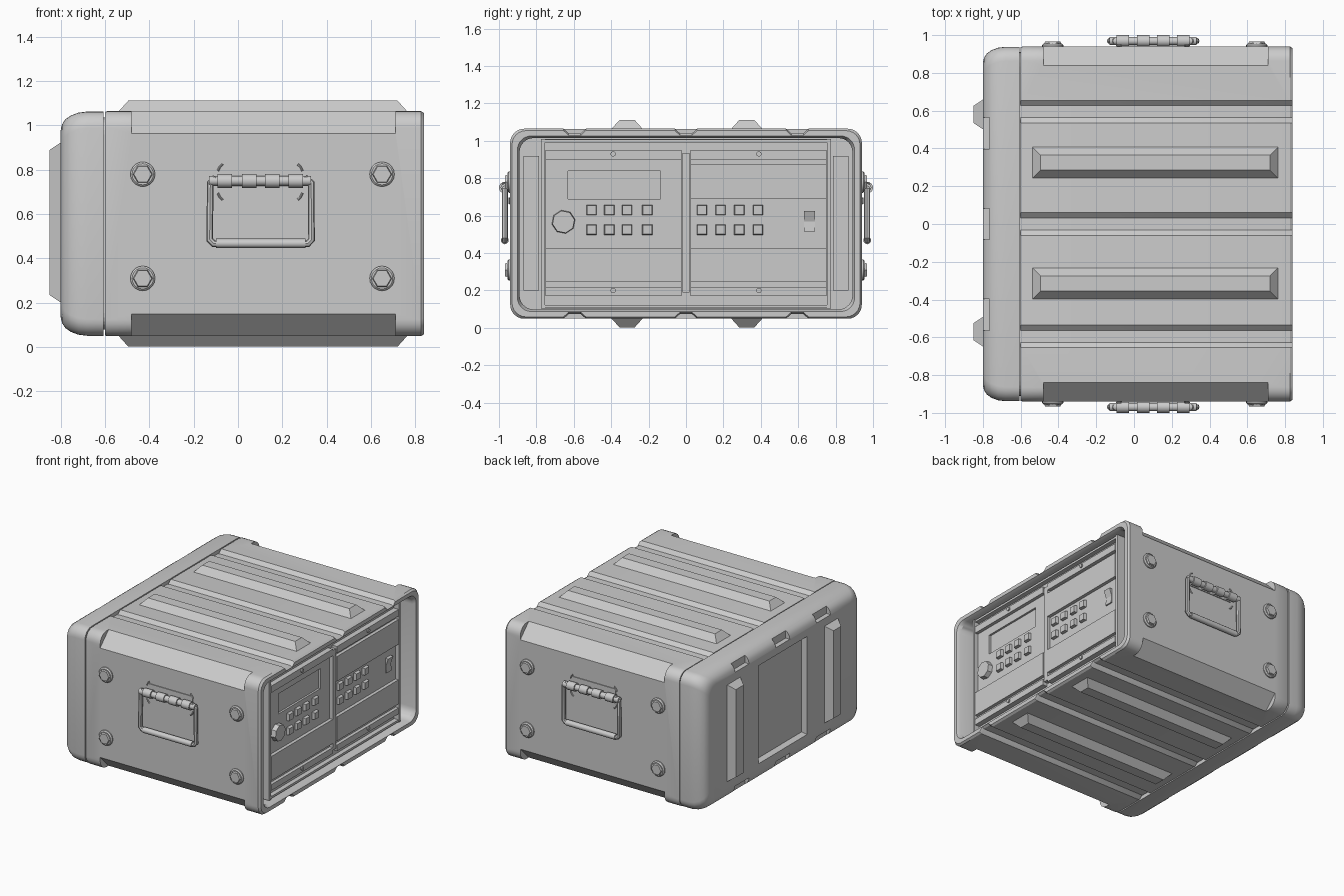
import bpy, bmesh
from math import sin, cos, pi, radians

if "Cube" in bpy.data.objects:
    bpy.data.objects.remove(bpy.data.objects["Cube"])

ZC, HY, HZ = 0.557, 0.94, 0.508   # case mid height and half sizes
MAP = {'x': lambda h, u, v: (h, u, v), 'y': lambda h, u, v: (u, h, v), 'z': lambda h, u, v: (u, v, h)}


def loft(name, axis, sections, smooth=False):
    """Solid through matching outlines; sections = [(position on axis, points)]."""
    bm = bmesh.new()
    rings = [[bm.verts.new(MAP[axis](h, u, v)) for u, v in pts] for h, pts in sections]
    n = len(rings[0])
    for a, b in zip(rings, rings[1:]):
        for i in range(n):
            bm.faces.new((a[i], a[(i + 1) % n], b[(i + 1) % n], b[i]))
    bm.faces.new(rings[0])
    bm.faces.new(rings[-1])
    bmesh.ops.recalc_face_normals(bm, faces=bm.faces)
    me = bpy.data.meshes.new(name)
    bm.to_mesh(me)
    bm.free()
    ob = bpy.data.objects.new(name, me)
    bpy.context.collection.objects.link(ob)
    if smooth:
        soften(ob)
    return ob


def activate(ob):
    bpy.ops.object.select_all(action='DESELECT')
    ob.select_set(True)
    bpy.context.view_layer.objects.active = ob


def soften(ob):
    activate(ob)
    bpy.ops.object.shade_smooth_by_angle(angle=radians(32))


def rect(u0, u1, v0, v1):
    return [(u0, v0), (u1, v0), (u1, v1), (u0, v1)]


def ring(u, v, r, n, a=0.0):
    return [(u + r * cos(a + 2 * pi * i / n), v + r * sin(a + 2 * pi * i / n)) for i in range(n)]


def box(name, x0, x1, y0, y1, z0, z1):
    return loft(name, 'x', [(x0, rect(y0, y1, z0, z1)), (x1, rect(y0, y1, z0, z1))])


def pad(name, axis, base, top, u0, u1, v0, v1, bevel):
    """Raised block with sloping sides."""
    return loft(name, axis, [(base, rect(u0, u1, v0, v1)),
                             (top, rect(u0 + bevel, u1 - bevel, v0 + bevel, v1 - bevel))])


def cut(ob, cutters):
    activate(ob)
    for c in cutters:
        c.hide_render = True
        m = ob.modifiers.new('cut', 'BOOLEAN')
        m.operation, m.solver, m.object = 'DIFFERENCE', 'EXACT', c
        bpy.ops.object.modifier_apply(modifier=m.name)
        bpy.data.objects.remove(c)


def outline(inset=0.0, grooves=False, r=0.075):
    """Rounded case cross-section in y/z, optionally with three grooves top and bottom."""
    hy, hz = HY - inset, HZ - inset
    half = [(hy - r + r * cos(a), hz - r + r * sin(a)) for a in [i * pi / 12 for i in range(7)]]
    if grooves:
        for c in (0.595, 0, -0.595):
            half += [(c + 0.06, hz), (c + 0.032, hz - 0.025), (c - 0.032, hz - 0.025), (c - 0.06, hz)]
    half += [(-hy + r + r * cos(a), hz - r + r * sin(a)) for a in [pi / 2 + i * pi / 12 for i in range(7)]]
    return [(y, z + ZC) for y, z in half] + [(-y, ZC - z) for y, z in half]


# main case: grooved shell, open at the right end, flat chamfers along its four edges
body = loft('case_body', 'x', [(-0.6, outline(0.004, True)), (-0.59, outline(0, True)),
                               (0.825, outline(0, True)), (0.84, outline(0.01, True))])
cutters = [loft('opening', 'x', [(0.6, outline(0.05)), (0.815, outline(0.05)), (0.845, outline(0.036))])]
for sy in (1, -1):
    for sz in (1, -1):
        tri = [(sy * y, ZC + sz * z) for y, z in ((0.80, 0.548), (0.98, 0.368), (1.0, 0.6))]
        cutters.append(loft('chamfer', 'x', [(-0.48, tri), (0.71, tri)]))
cut(body, cutters)
soften(body)
loft('lid_seal', 'x', [(-0.65, outline(0.03)), (-0.58, outline(0.03))])

# rear lid with recessed centre and edge notches
lid = loft('rear_lid', 'x', [(-0.607, outline(0.002)), (-0.68, outline(0.002)), (-0.72, outline(0.007)),
                             (-0.755, outline(0.02)), (-0.78, outline(0.038)), (-0.794, outline(0.06)),
                             (-0.80, outline(0.085))])
cutters = [loft('recess', 'x', [(-0.765, rect(-0.27, 0.27, 0.21, 0.91)), (-0.81, rect(-0.29, 0.29, 0.19, 0.93))])]
for y in (-0.48, 0, 0.48):
    for s in (1, -1):
        z0, z1 = sorted((ZC + s * 0.425, ZC + s * 0.54))
        cutters.append(box('notch', -0.85, -0.765, y - 0.083, y + 0.083, z0, z1))
cut(lid, cutters)
soften(lid)
for y in (-0.57, 0.58):
    pad('lid_bumper', 'x', -0.79, -0.85, y - 0.085, y + 0.085, 0.195, 0.93, 0.04)

# stacking ribs on the top and underside
for y in (-0.315, 0.325):
    for s in (1, -1):
        pad('stacking_rib', 'z', ZC + s * 0.505, ZC + s * 0.555, -0.54, 0.765, y - 0.085, y + 0.085, 0.045)


# side bolts and folding handles
def handle_rod(name, pts, r):
    cu = bpy.data.curves.new(name, 'CURVE')
    cu.dimensions, cu.bevel_depth, cu.bevel_resolution = '3D', r, 2
    sp = cu.splines.new('POLY')
    sp.points.add(len(pts) - 1)
    for p, q in zip(sp.points, pts):
        p.co = (*q, 1)
    ob = bpy.data.objects.new(name, cu)
    bpy.context.collection.objects.link(ob)
    activate(ob)
    bpy.ops.object.convert(target='MESH')
    soften(bpy.context.object)


for s in (1, -1):
    for x in (-0.43, 0.65):
        for z in (0.78, 0.31):
            loft('bolt_flange', 'y', [(s * 0.93, ring(x, z, 0.056, 20)), (s * 0.948, ring(x, z, 0.056, 20)),
                                      (s * 0.955, ring(x, z, 0.048, 20))], True)
            loft('bolt_head', 'y', [(s * 0.95, ring(x, z, 0.046, 6)), (s * 0.967, ring(x, z, 0.04, 6))])
    # hinge barrel: pin plus four knuckles, with a backing strip
    yb = s * 0.969
    loft('hinge_pin', 'x', [(-0.13, ring(yb, 0.75, 0.022, 12)), (0.33, ring(yb, 0.75, 0.022, 12))], True)
    for x in (-0.06, 0.05, 0.155, 0.26):
        loft('hinge_knuckle', 'x', [(x - 0.033, ring(yb, 0.75, 0.031, 16)), (x + 0.033, ring(yb, 0.75, 0.031, 16))], True)
    loft('hinge_plate', 'y', [(s * 0.93, rect(-0.08, 0.285, 0.72, 0.81)), (s * 0.946, rect(-0.08, 0.285, 0.72, 0.81))])
    handle_rod('handle_bail', [(-0.10, yb, 0.765), (-0.125, yb, 0.74), (-0.128, yb, 0.485), (-0.11, yb, 0.467),
                               (0.315, yb, 0.467), (0.332, yb, 0.485), (0.33, yb, 0.74), (0.30, yb, 0.765)], 0.016)
    loft('handle_grip', 'x', [(-0.10, ring(yb, 0.468, 0.021, 12)), (0.305, ring(yb, 0.468, 0.021, 12))], True)
    for x, d in ((-0.055, -1), (0.255, 1)):   # spring clips around the hinge
        arc = [i * pi / 10 for i in (-4, -3, -2, 2, 3, 4)]
        for part in (arc[:3], arc[3:]):
            handle_rod('spring_clip', [(x + d * 0.045 * cos(a), s * 0.945, 0.745 + 0.085 * sin(a)) for a in part], 0.005)

# equipment rack inside the opening
for s in (1, -1):
    y0, y1 = sorted((s * 0.755, s * 0.775))
    box('rack_post', 0.6, 0.80, y0, y1, 0.105, 1.01)
    y0, y1 = sorted((s * 0.785, s * 0.87))
    box('side_plate', 0.59, 0.70, y0, y1, 0.2, 0.92)
    y0, y1 = sorted((s * 0.025, s * 0.75))
    for z0, z1 in ((0.90, 0.95), (0.17, 0.215)):
        box('rack_rail', 0.6, 0.80, y0, y1, z0, z1)
        loft('rail_screw', 'x', [(0.79, ring(s * 0.39, z0 + 0.03, 0.014, 10)), (0.81, ring(s * 0.39, z0 + 0.03, 0.014, 10))], True)
    # panel face, recessed display on the left unit only
    panel = box('front_panel', 0.6, 0.775, y0, y1, 0.20, 0.915)
    if s < 0:
        cut(panel, [box('display_cut', 0.755, 0.8, -0.63, -0.135, 0.69, 0.84)])
    else:
        box('upper_cover', 0.76, 0.80, y0, y1, 0.69, 0.875)
    box('lower_cover', 0.76, 0.80, y0, y1, 0.245, 0.425)
box('rack_backing', 0.59, 0.76, -0.76, 0.76, 0.105, 1.01)
box('rack_divider', 0.6, 0.795, -0.018, 0.018, 0.19, 0.935)
for z in (1.0, 0.115):
    box('rack_cross_bar', 0.6, 0.795, -0.76, 0.76, z - 0.008, z + 0.008)

# keypad buttons, knob and rocker switch
for y in (-0.505, -0.41, -0.315, -0.207, 0.085, 0.185, 0.285, 0.385):
    for z in (0.63, 0.525):
        pad('button', 'x', 0.77, 0.797, y - 0.028, y + 0.028, z - 0.028, z + 0.028, 0.004)
loft('knob', 'x', [(0.77, ring(-0.655, 0.567, 0.064, 8, 0.2)), (0.81, ring(-0.655, 0.567, 0.06, 8, 0.2))])
side = [(0.77, 0.515), (0.785, 0.515), (0.78, 0.57), (0.80, 0.625), (0.77, 0.625)]
loft('rocker_switch', 'y', [(0.63, side), (0.69, side)])
